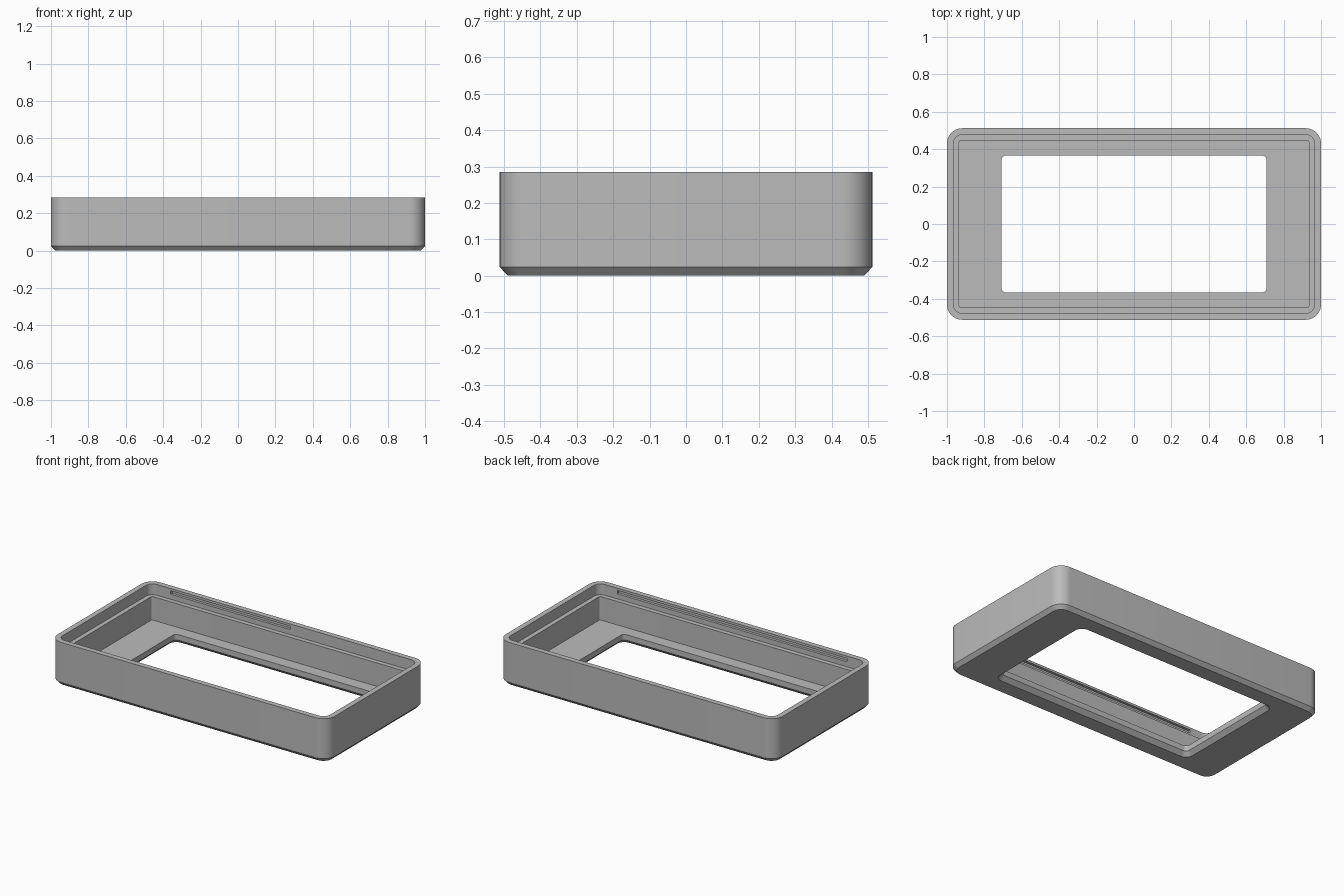
import bpy
import bmesh
from math import sin, cos, pi

old = bpy.data.objects.get("Cube")
if old:
    bpy.data.objects.remove(old, do_unlink=True)

STEPS = 10  # segments per rounded corner

grey = bpy.data.materials.new("plain grey")
grey.use_nodes = True
colour = (0.5, 0.5, 0.5, 1)
grey.diffuse_color = colour
grey.node_tree.nodes["Principled BSDF"].inputs["Base Color"].default_value = colour


def rounded_ring(bm, hx, hy, r, z):
    """Rounded rectangle of vertices with half sizes hx, hy."""
    verts = []
    for k, (sx, sy) in enumerate([(1, 1), (-1, 1), (-1, -1), (1, -1)]):
        for i in range(STEPS + 1):
            a = (k + i / STEPS) * pi / 2
            verts.append(bm.verts.new((sx * (hx - r) + r * cos(a),
                                       sy * (hy - r) + r * sin(a), z)))
    return verts


# Closed cross-section: half length, half width, corner radius, height
section = [
    (0.978, 0.490, 0.060, 0.0),      # underside edge
    (1.0, 0.512, 0.082, 0.024),      # top of outer chamfer
    (1.0, 0.512, 0.082, 0.285),      # outer rim
    (0.965, 0.477, 0.047, 0.285),    # inner rim
    (0.965, 0.477, 0.047, 0.215),    # ledge, outside
    (0.935, 0.447, 0.012, 0.215),    # ledge, inside
    (0.935, 0.447, 0.012, 0.062),    # floor edge
    (0.709, 0.366, 0.025, 0.062),    # window, top
    (0.709, 0.366, 0.025, 0.026),    # window, start of flare
    (0.735, 0.392, 0.051, 0.0),      # window, underside
]

bm = bmesh.new()
rings = [rounded_ring(bm, *p) for p in section]
for a, b in zip(rings, rings[1:] + rings[:1]):
    n = len(a)
    for i in range(n):
        j = (i + 1) % n
        bm.faces.new((a[i], a[j], b[j], b[i]))
bmesh.ops.recalc_face_normals(bm, faces=bm.faces)
mesh = bpy.data.meshes.new("bezel_frame")
bm.to_mesh(mesh)
bm.free()
frame = bpy.data.objects.new("bezel_frame", mesh)
bpy.context.collection.objects.link(frame)
mesh.materials.append(grey)


def cut_slot(name, x0, x1, side):
    """Shallow snap slot in the inside of a long wall."""
    bpy.ops.mesh.primitive_cube_add(
        size=1, location=((x0 + x1) / 2, side * 0.476, 0.259))
    cutter = bpy.context.object
    cutter.name = name
    cutter.scale = (x1 - x0, 0.036, 0.022)
    cutter.hide_render = True
    cutter.data.materials.append(grey)
    mod = frame.modifiers.new(name, "BOOLEAN")
    mod.object = cutter
    mod.operation = "DIFFERENCE"
    mod.solver = "EXACT"
    bpy.context.view_layer.objects.active = frame
    bpy.ops.object.modifier_apply(modifier=name)
    bpy.data.objects.remove(cutter, do_unlink=True)


cut_slot("front_slot", -0.83, 0.83, -1)
cut_slot("back_slot", -0.82, 0.04, 1)

# Smooth corners, sharp edges
bpy.ops.object.select_all(action="DESELECT")
frame.select_set(True)
bpy.context.view_layer.objects.active = frame
bpy.ops.object.shade_smooth_by_angle(angle=pi / 6)
